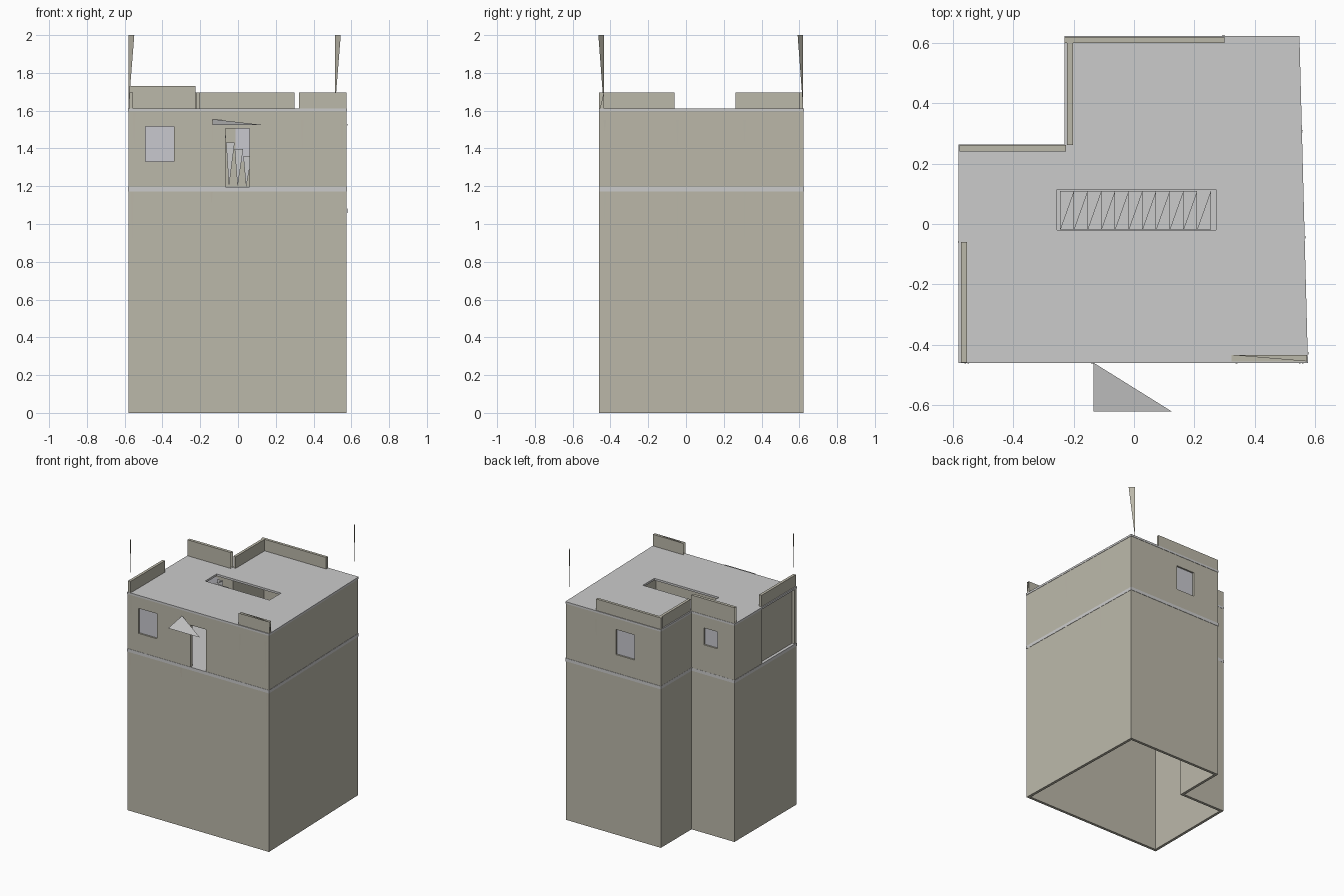
import bpy, bmesh
from mathutils import Vector

cube = bpy.data.objects.get("Cube")
if cube:
    bpy.data.objects.remove(cube)


def material(name, rgb):
    m = bpy.data.materials.new(name)
    m.use_nodes = True
    m.diffuse_color = (*rgb, 1)
    m.node_tree.nodes["Principled BSDF"].inputs["Base Color"].default_value = (*rgb, 1)
    return m


PLASTER = material("plaster", (0.50, 0.48, 0.40))
CONCRETE = material("concrete", (0.60, 0.60, 0.60))
GLASS = material("window_grey", (0.58, 0.58, 0.62))


def finish(name, bm, mat, thickness=0):
    mesh = bpy.data.meshes.new(name)
    bm.to_mesh(mesh)
    bm.free()
    mesh.materials.append(mat)
    ob = bpy.data.objects.new(name, mesh)
    bpy.context.collection.objects.link(ob)
    if thickness:
        mod = ob.modifiers.new("thickness", "SOLIDIFY")
        mod.thickness = thickness
        mod.offset = -1
        mod.use_even_offset = True
    return ob


def faces(name, polys, mat):
    bm = bmesh.new()
    for poly in polys:
        bm.faces.new([bm.verts.new(p) for p in poly])
    return finish(name, bm, mat)


def box(name, x0, x1, y0, y1, z0, z1, mat, open_ends=False):
    bm = bmesh.new()
    bmesh.ops.create_cube(bm, size=1)
    for v in bm.verts:
        v.co = Vector(((x0, x1)[v.co.x > 0], (y0, y1)[v.co.y > 0], (z0, z1)[v.co.z > 0]))
    bm.normal_update()
    if open_ends:
        ends = [f for f in bm.faces if abs(f.normal.x) > 0.5]
        bmesh.ops.delete(bm, geom=ends, context="FACES")
    return finish(name, bm, mat)


# Footprint, counter-clockwise from the front left corner
PLAN = [Vector(p) for p in ((-0.58, -0.46), (0.575, -0.46), (0.547, 0.622),
                            (-0.23, 0.622), (-0.23, 0.263), (-0.58, 0.263))]
FLOOR, STOREY, CEILING, ROOF = 1.172, 1.195, 1.597, 1.612


def walls(name, z0, z1, openings):
    """Ring of walls; openings are (wall index, start, end, bottom, top)."""
    bm = bmesh.new()
    zs = sorted({z0, z1, *(z for o in openings for z in o[3:])})
    for i, a in enumerate(PLAN):
        b = PLAN[(i + 1) % len(PLAN)]
        length = (b - a).length
        mine = [o for o in openings if o[0] == i]
        us = sorted({0, length, *(u for o in mine for u in o[1:3])})
        for u0, u1 in zip(us, us[1:]):
            for w0, w1 in zip(zs, zs[1:]):
                u, w = (u0 + u1) / 2, (w0 + w1) / 2
                if any(o[1] < u < o[2] and o[3] < w < o[4] for o in mine):
                    continue
                p, q = a.lerp(b, u0 / length), a.lerp(b, u1 / length)
                bm.faces.new([bm.verts.new((*c, z)) for c, z in
                              ((p, w0), (q, w0), (q, w1), (p, w1))])
    bmesh.ops.remove_doubles(bm, verts=bm.verts, dist=0.0005)
    return finish(name, bm, PLASTER, 0.02)


side_end = PLAN[5].y - PLAN[0].y
windows = [(0, 0.09, 0.24, 1.33, 1.515), (2, 0.41, 0.56, 1.33, 1.515), (4, 0.1, 0.21, 1.39, 1.515)]
door = (0, 0.515, 0.64, STOREY, 1.505)
missing = (5, side_end - 0.4, side_end - 0.02, STOREY, CEILING)
walls("lower_walls", 0, FLOOR, [])
walls("upper_walls", STOREY, CEILING, windows + [door, missing])

# Inner skin left standing where the outer side wall is gone
faces("inner_side_wall", [[(-0.56, -0.46, STOREY), (-0.56, -0.06, STOREY),
                           (-0.56, -0.06, CEILING), (-0.56, -0.46, CEILING)]], PLASTER)


def on_wall(i, u, z, out):
    a, b = PLAN[i], PLAN[(i + 1) % len(PLAN)]
    d = (b - a).normalized()
    p = a + d * u + Vector((d.y, -d.x)) * out
    return (p.x, p.y, z)


# Window panes
for n, (i, u0, u1, z0, z1) in enumerate(windows):
    corners = ((u0, z0), (u1, z0), (u1, z1), (u0, z1))
    faces(f"window_pane_{n + 1}", [[on_wall(i, u, z, -0.012) for u, z in corners],
                                   [on_wall(i, u, z, -0.016) for u, z in corners[::-1]]], GLASS)


def slab(name, z0, z1, hole=()):
    bm = bmesh.new()
    for loop in ([(p * 1.004).to_tuple() for p in PLAN], hole):
        vs = [bm.verts.new((*p, z1)) for p in loop]
        for k in range(len(vs)):
            bm.edges.new((vs[k], vs[(k + 1) % len(vs)]))
    bmesh.ops.triangle_fill(bm, use_beauty=True, edges=bm.edges[:], normal=(0, 0, 1))
    bm.normal_update()
    for f in bm.faces:
        if f.normal.z < 0:
            f.normal_flip()
    return finish(name, bm, CONCRETE, z1 - z0)


slab("floor_slab", FLOOR, STOREY)
slab("roof_slab", CEILING, ROOF, [(-0.255, -0.02), (0.272, -0.02), (0.272, 0.115), (-0.255, 0.115)])

# Broken staircase under the roof opening
steps, y0, y1 = 11, -0.018, 0.11
run, rise = 0.5 / steps, (CEILING - STOREY) / steps
stairs = []
for k in range(steps):
    xa = -0.245 + k * run
    xb, z = xa + run, CEILING - (k + 0.5) * rise
    stairs.append([(xa, y0, z), (xb, y0, z), (xb, y1, z)])
    stairs.append([(xa, y0, z - rise), (xa, y1, z - rise), (xb, y1, z - rise)])
    for y in (y0, y1):
        stairs.append([(xa, y, z), (xb, y, z), (xa + run / 3, y, STOREY)])
faces("stairs", stairs, CONCRETE)

# Parapets
TOP = 1.697
box("side_parapet", -0.575, -0.555, -0.46, -0.06, ROOF, TOP, PLASTER)
box("notch_parapet", -0.58, -0.225, 0.24, 0.262, ROOF, 1.73, PLASTER, open_ends=True)
box("back_parapet", -0.23, 0.3, 0.6, 0.62, ROOF, TOP, PLASTER)
box("inner_parapet", -0.222, -0.202, 0.262, 0.6, ROOF, TOP, PLASTER)

# Front parapet, half broken away
l, r, f, b = 0.323, 0.575, -0.456, -0.435
faces("front_parapet", [
    [(l, f, ROOF), (r, f, ROOF), (r, f, TOP), (l, f, TOP)],
    [(r, b, ROOF), (l, b, ROOF), (l, b, TOP), (r, b, TOP)],
    [(l, b, TOP), (r, f, TOP), (r, b, TOP)],
    [(r, f, ROOF), (r, b, ROOF), (r, b, TOP)],
    [(l, f, ROOF + 0.002), (l, b, ROOF + 0.002), (r, f, ROOF + 0.002)]], PLASTER)

# Torn canopy over the door
faces("door_canopy", [[(-0.135, -0.46, 1.555), (-0.135, -0.622, 1.525), (0.125, -0.622, 1.525)]], CONCRETE)

# Corner rods
for name, x, y in (("front_rod", -0.58, -0.435), ("back_rod", 0.513, 0.62)):
    faces(name, [[(x, y, ROOF), (x + 0.031, y - 0.029, 2), (x, y, 2)]], PLASTER)

# Thin splinters hanging on the walls: wall, position, top, bottom
splinters = [(0, 0.02, 1.17, 0.92), (0, 0.44, 1.17, 1.1), (0, 1.14, 1.17, 0.94),
             (0, 0.03, 1.59, 1.4), (0, 0.445, 1.59, 1.4), (0, 0.92, 1.55, 1.4),
             (0, 1.13, 1.55, 1.31), (1, 0.03, 1.17, 0.93), (1, 0.415, 1.17, 0.86),
             (1, 0.77, 1.17, 0.87), (1, 0.03, 1.55, 1.49), (1, 0.415, 1.55, 1.39),
             (1, 0.77, 1.55, 1.41), (5, 0.323, 1.17, 0.55), (2, 0.25, 1.55, 1.4)]
faces("wall_splinters", [[on_wall(i, u, lo, 0.003), on_wall(i, u + 0.007, hi, 0.005),
                          on_wall(i, u - 0.007, hi, 0.005)] for i, u, hi, lo in splinters], PLASTER)
